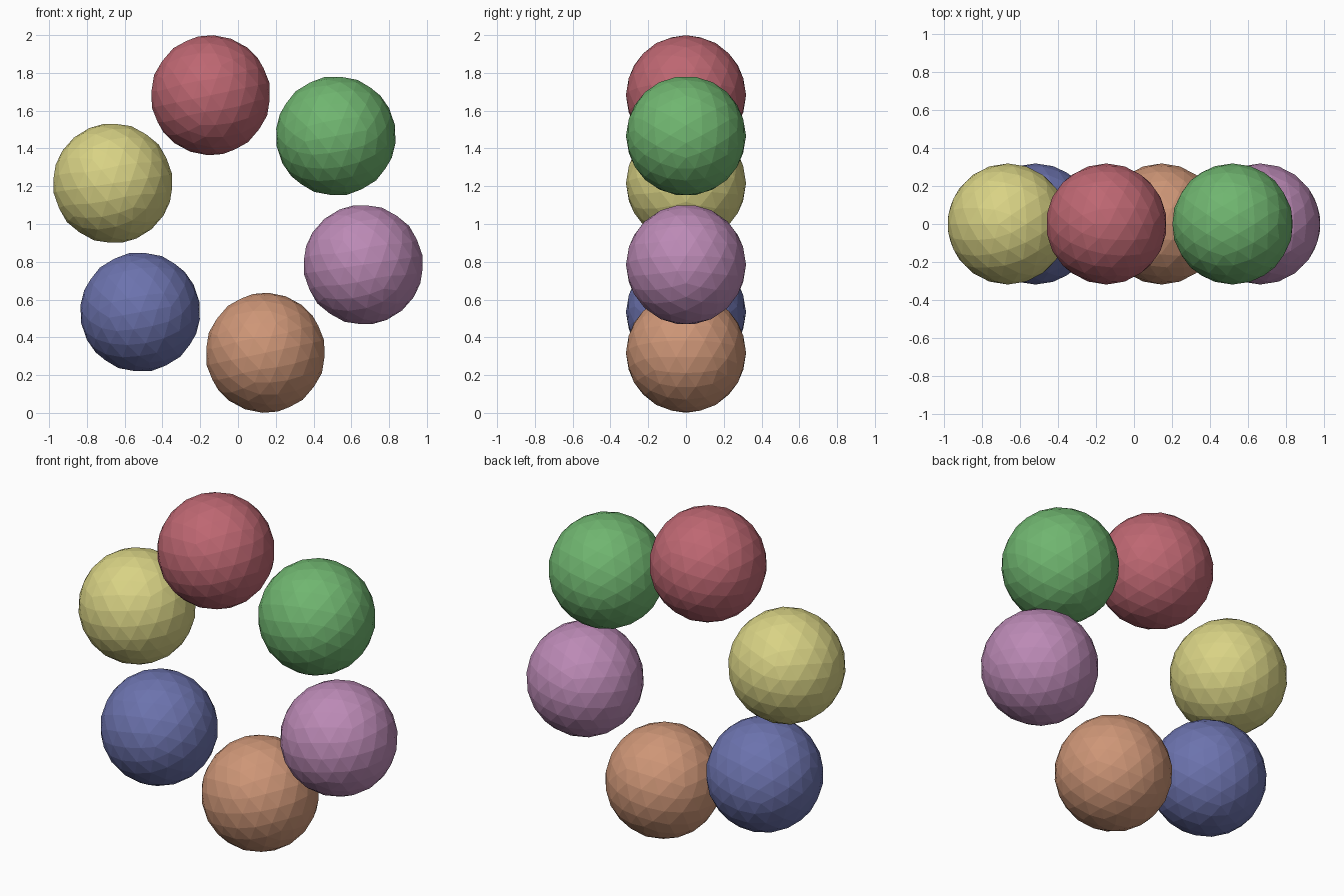
import bpy, math

if "Cube" in bpy.data.objects:
    bpy.data.objects.remove(bpy.data.objects["Cube"])

SPHERE_R = 0.318
RING_R = 0.697
START = 102  # angle of the first ball, degrees

# colour names with sRGB values, clockwise from the top ball
BALLS = [
    ("red", (190, 103, 114)),
    ("green", (112, 182, 112)),
    ("purple", (188, 138, 182)),
    ("orange", (206, 150, 119)),
    ("blue", (108, 115, 174)),
    ("yellow", (217, 211, 133)),
]


def linear(c):
    c /= 255
    return c / 12.92 if c <= 0.04045 else ((c + 0.055) / 1.055) ** 2.4


# ring of faceted balls, each turned to follow the ring
for i, (name, rgb) in enumerate(BALLS):
    a = math.radians(START - 60 * i)
    bpy.ops.mesh.primitive_ico_sphere_add(
        subdivisions=3, radius=SPHERE_R,
        location=(RING_R * math.cos(a), 0, 1 + RING_R * math.sin(a)),
        rotation=(0, math.pi / 2 - a, 0))
    ball = bpy.context.object
    ball.name = name + "_ball"
    mat = bpy.data.materials.new(name)
    mat.diffuse_color = (*[linear(c) for c in rgb], 1)
    mat.use_nodes = True
    mat.node_tree.nodes["Principled BSDF"].inputs["Base Color"].default_value = mat.diffuse_color
    ball.data.materials.append(mat)
